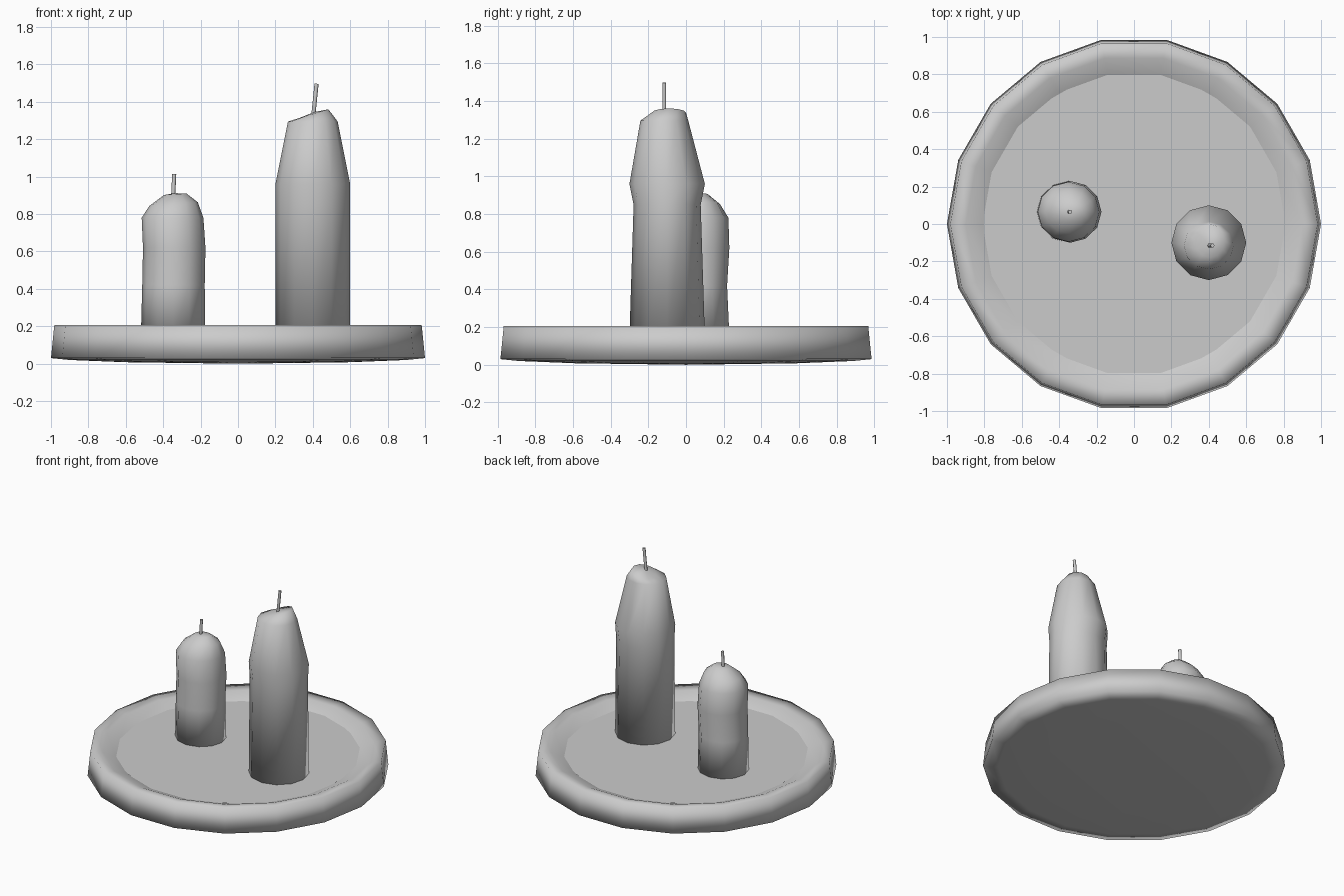
import bpy
import math
from mathutils import Vector

if "Cube" in bpy.data.objects:
    bpy.data.objects.remove(bpy.data.objects["Cube"])


def loft(name, rings, sides, cap_start=None, cap_end=None, smooth=True):
    """Skin elliptical rings (cx, cy, rx, ry, z, x_tilt); caps are centre points."""
    verts, faces = [], []
    for cx, cy, rx, ry, z, tilt in rings:
        for i in range(sides):
            a = 2 * math.pi * i / sides
            dx = rx * math.cos(a)
            verts.append((cx + dx, cy + ry * math.sin(a), z + tilt * dx))
    for r in range(len(rings) - 1):
        for i in range(sides):
            j = (i + 1) % sides
            a, b = r * sides, (r + 1) * sides
            faces.append((a + i, a + j, b + j, b + i))
    last = (len(rings) - 1) * sides
    if cap_start:
        verts.append(cap_start)
        c = len(verts) - 1
        faces += [(c, (i + 1) % sides, i) for i in range(sides)]
    if cap_end:
        verts.append(cap_end)
        c = len(verts) - 1
        faces += [(c, last + i, last + (i + 1) % sides) for i in range(sides)]
    mesh = bpy.data.meshes.new(name)
    mesh.from_pydata(verts, [], faces)
    mesh.polygons.foreach_set("use_smooth", [smooth] * len(faces))
    mesh.update()
    obj = bpy.data.objects.new(name, mesh)
    bpy.context.collection.objects.link(obj)
    return obj


def wick(name, base, tip, radius):
    """Thin leaning six-sided wick."""
    base, tip = Vector(base), Vector(tip)
    d = tip - base
    bpy.ops.mesh.primitive_cylinder_add(vertices=6, radius=radius, depth=d.length,
                                        location=(base + tip) / 2)
    obj = bpy.context.object
    obj.name = name
    obj.rotation_euler = d.to_track_quat('Z', 'Y').to_euler()
    bpy.ops.object.shade_smooth_by_angle(angle=math.radians(65))


# Dish: shallow underside, upright wall, rim sloping in under the floor
dish_profile = [(0.60, 0.008), (0.90, 0.02), (1.0, 0.03), (0.982, 0.207),
                (0.90, 0.198), (0.81, 0.16), (0.76, 0.135)]
loft("dish", [(0, 0, r, r, z, 0) for r, z in dish_profile], 18,
     cap_start=(0, 0, 0))

# Flat floor disc set into the rim
bpy.ops.mesh.primitive_circle_add(vertices=12, radius=0.83, fill_type='NGON',
                                  location=(0, 0, 0.16),
                                  rotation=(0, 0, math.radians(15)))
bpy.context.object.name = "dish_floor"

# Tall candle with tapered, slanted top
loft("tall_candle", [
    (0.40, -0.10, 0.20, 0.20, 0.155, 0),
    (0.40, -0.10, 0.20, 0.178, 0.85, 0),
    (0.40, -0.10, 0.20, 0.20, 0.96, 0),
    (0.40, -0.115, 0.133, 0.127, 1.295, 0),
    (0.405, -0.09, 0.078, 0.09, 1.337, 0.3),
], 12, cap_start=(0.40, -0.10, 0.155), cap_end=(0.405, -0.11, 1.345))
wick("tall_wick", (0.402, -0.115, 1.32), (0.42, -0.115, 1.497), 0.011)

# Short candle with rounded top
loft("short_candle", [
    (-0.347, 0.065, 0.172, 0.165, 0.155, 0),
    (-0.345, 0.06, 0.167, 0.158, 0.42, 0),
    (-0.341, 0.065, 0.167, 0.165, 0.62, 0),
    (-0.35, 0.065, 0.165, 0.16, 0.78, 0),
    (-0.345, 0.065, 0.13, 0.115, 0.853, 0.08),
    (-0.335, 0.065, 0.06, 0.05, 0.906, 0.06),
], 12, cap_start=(-0.347, 0.065, 0.155), cap_end=(-0.335, 0.065, 0.912))
wick("short_wick", (-0.347, 0.065, 0.89), (-0.341, 0.065, 1.015), 0.011)
